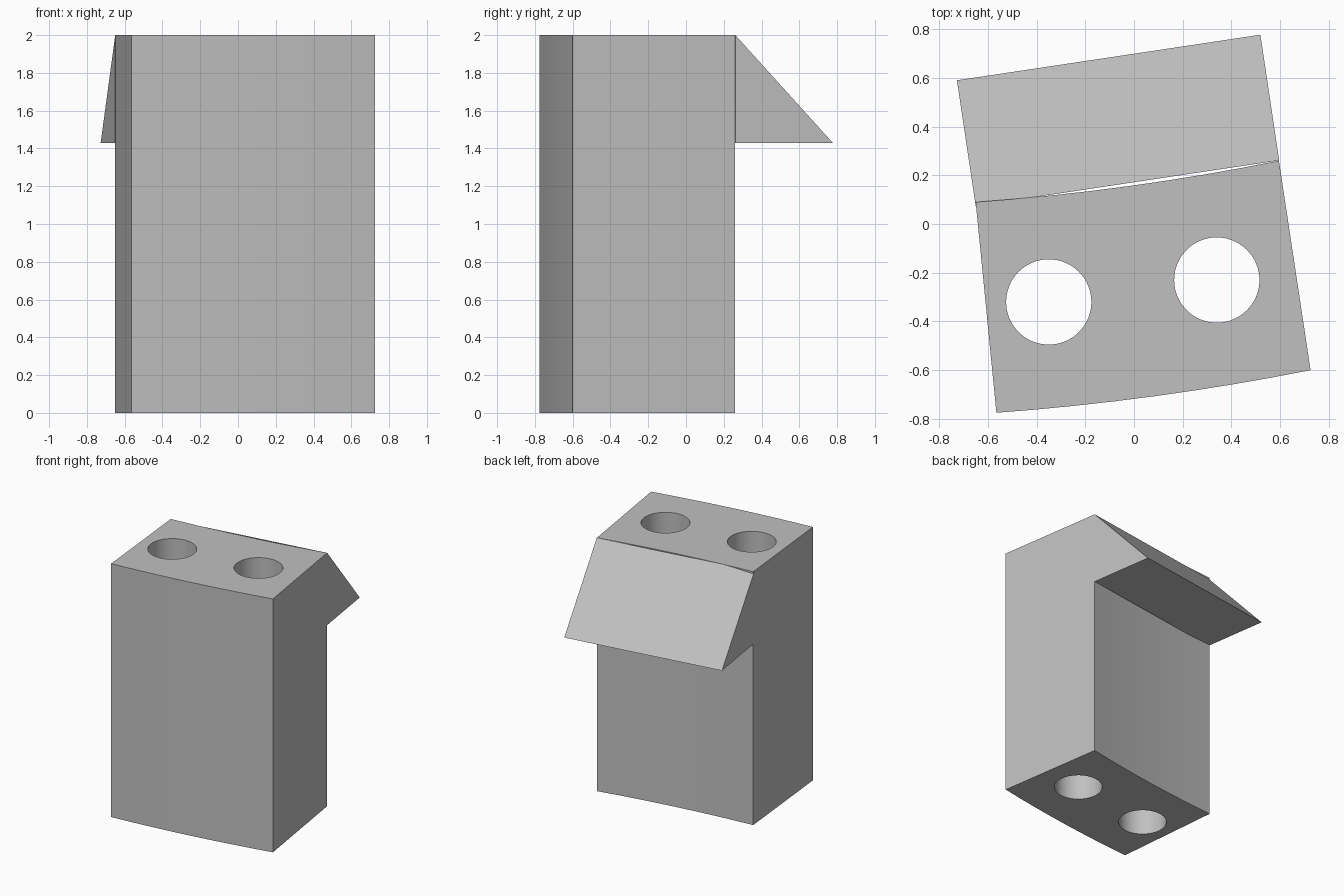
import bpy
import bmesh
from mathutils import Vector

cube = bpy.data.objects.get("Cube")
if cube:
    bpy.data.objects.remove(cube, do_unlink=True)

HEIGHT = 2.0
grey = bpy.data.materials.new("light_grey")
grey.use_nodes = True
grey.diffuse_color = (0.53, 0.53, 0.53, 1)
grey.node_tree.nodes["Principled BSDF"].inputs["Base Color"].default_value = (0.53, 0.53, 0.53, 1)


def bowed_edge(start, end, sag, steps=8):
    """Points along a shallow bow, bulging toward the front."""
    a, b = Vector(start), Vector(end)
    out = Vector((b.y - a.y, a.x - b.x)).normalized()
    return [a.lerp(b, i / steps) + out * sag * 4 * (i / steps) * (1 - i / steps)
            for i in range(steps + 1)]


def extruded(name, points, offset):
    """Solid made by sweeping a closed outline along an offset."""
    bm = bmesh.new()
    face = bm.faces.new([bm.verts.new(p) for p in points])
    sweep = bmesh.ops.extrude_face_region(bm, geom=[face], use_keep_orig=True)
    moved = [v for v in sweep["geom"] if isinstance(v, bmesh.types.BMVert)]
    bmesh.ops.translate(bm, verts=moved, vec=offset)
    bmesh.ops.recalc_face_normals(bm, faces=bm.faces)
    mesh = bpy.data.meshes.new(name)
    bm.to_mesh(mesh)
    bm.free()
    mesh.materials.append(grey)
    obj = bpy.data.objects.new(name, mesh)
    bpy.context.collection.objects.link(obj)
    return obj


def activate(obj):
    bpy.ops.object.select_all(action="DESELECT")
    obj.select_set(True)
    bpy.context.view_layer.objects.active = obj


# Block with bowed front and back
front = bowed_edge((-0.565, -0.775), (0.725, -0.6), 0.02)
back = bowed_edge((-0.65, 0.09), (0.595, 0.26), 0.02)
outline = [(p.x, p.y, 0) for p in front + back[::-1]]
block = extruded("curved_block", outline, (0, 0, HEIGHT))

# Two vertical through holes
for x, y in ((-0.35, -0.32), (0.34, -0.23)):
    bpy.ops.mesh.primitive_cylinder_add(vertices=64, radius=0.175, depth=HEIGHT + 0.4,
                                        location=(x, y, HEIGHT / 2))
    cutter = bpy.context.object
    cutter.name = "hole_cutter"
    cutter.hide_render = True
    cutter.data.materials.append(grey)
    activate(block)
    cut = block.modifiers.new("hole", "BOOLEAN")
    cut.operation = "DIFFERENCE"
    cut.solver = "EXACT"
    cut.object = cutter
    bpy.ops.object.modifier_apply(modifier=cut.name)
    bpy.data.objects.remove(cutter, do_unlink=True)

activate(block)
bpy.ops.object.shade_smooth_by_angle(angle=0.5)

# Sloping wedge along the upper back
right_inner, right_outer = Vector((-0.65, 0.074)), Vector((-0.727, 0.59))
profile = [(*right_inner, HEIGHT), (*right_inner, 1.43), (*right_outer, 1.43)]
extruded("back_wedge", profile, (1.246, 0.187, 0))
